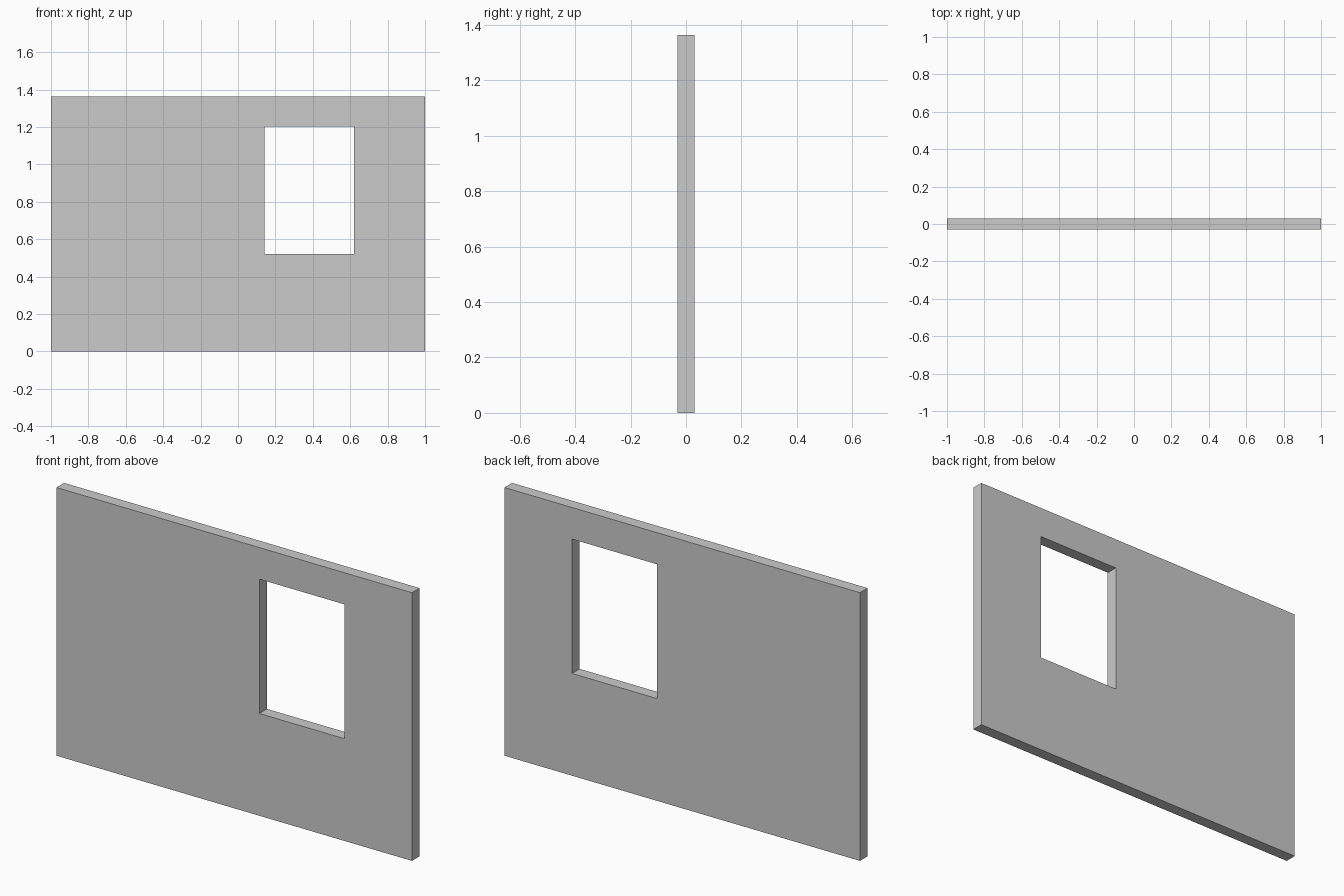
import bpy, bmesh

if "Cube" in bpy.data.objects:
    bpy.data.objects.remove(bpy.data.objects["Cube"])

WIDTH, HEIGHT, DEPTH = 2.0, 1.364, 0.061
WIN_X, WIN_Z = (0.142, 0.62), (0.52, 1.203)


def rectangle(bm, x0, x1, z0, z1, y):
    """Corner vertices of an upright rectangle."""
    return [bm.verts.new((x, y, z)) for x, z in ((x0, z0), (x1, z0), (x1, z1), (x0, z1))]


bm = bmesh.new()

# Front face: a frame of four quads around the window opening
outer = rectangle(bm, -WIDTH / 2, WIDTH / 2, 0, HEIGHT, -DEPTH / 2)
inner = rectangle(bm, *WIN_X, *WIN_Z, -DEPTH / 2)
for i in range(4):
    j = (i + 1) % 4
    bm.faces.new((outer[i], outer[j], inner[j], inner[i]))

# Thickness: extrude to the back, making the outer edges and window reveals
front = bm.faces[:]
result = bmesh.ops.extrude_face_region(bm, geom=front, use_keep_orig=True)
back = [v for v in result["geom"] if isinstance(v, bmesh.types.BMVert)]
bmesh.ops.translate(bm, verts=back, vec=(0, DEPTH, 0))
bmesh.ops.recalc_face_normals(bm, faces=bm.faces[:])

mesh = bpy.data.meshes.new("wall_with_window_opening")
bm.to_mesh(mesh)
bm.free()
wall = bpy.data.objects.new("wall_with_window_opening", mesh)
bpy.context.collection.objects.link(wall)
